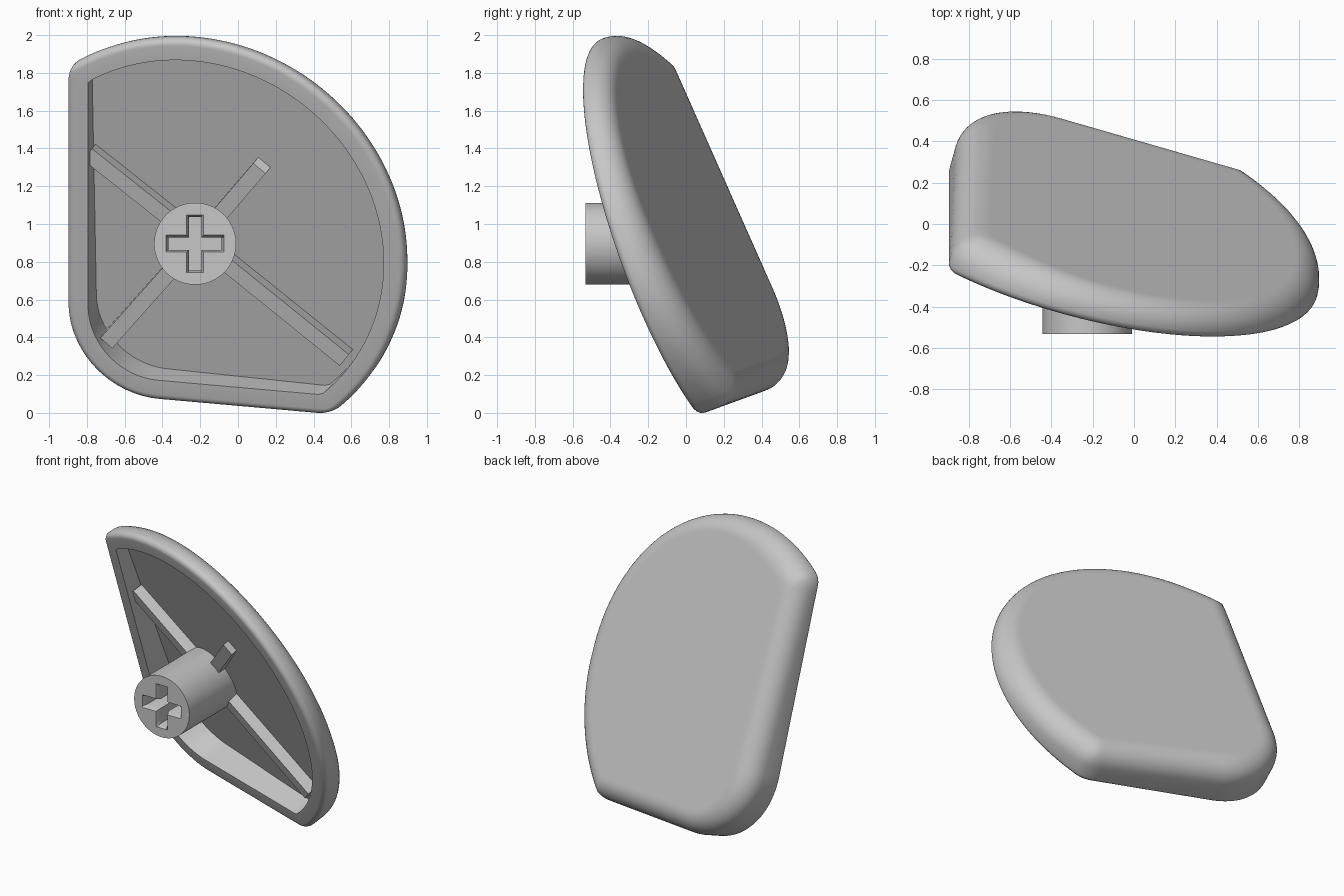
import bpy, bmesh, math
from mathutils import Vector

if "Cube" in bpy.data.objects:
    bpy.data.objects.remove(bpy.data.objects["Cube"])

# Tilted frame of the cap: N points to the back, U and V lie in the rim plane
N = Vector((0.275, 1.0, 0.365)).normalized()
V = Vector((0, -0.365, 1)).normalized()
U = V.cross(N) * -1
if U.x < 0:
    U = -U
C = Vector((-0.22, -0.08, 0.90))      # stem axis crossing the rim plane


def P(u, v, t=0.0):
    return C + U * u + V * v + N * t


def thick(u, v):
    return 0.24 - 0.045 * u - 0.07 * v


def to_uv(x, z):
    u = (x - C.x) / U.x
    return u, (z - C.z - U.z * u) / V.z


grey = bpy.data.materials.new("grey_plastic")
grey.diffuse_color = (0.57, 0.57, 0.57, 1)
grey.use_nodes = True
grey.node_tree.nodes["Principled BSDF"].inputs["Base Color"].default_value = grey.diffuse_color
parts = []


def finish(bm, name):
    bmesh.ops.recalc_face_normals(bm, faces=bm.faces)
    me = bpy.data.meshes.new(name)
    bm.to_mesh(me)
    bm.free()
    me.materials.append(grey)
    ob = bpy.data.objects.new(name, me)
    bpy.context.collection.objects.link(ob)
    bpy.ops.object.select_all(action='DESELECT')
    ob.select_set(True)
    bpy.context.view_layer.objects.active = ob
    bpy.ops.object.shade_smooth_by_angle(angle=math.radians(30))
    parts.append(ob)


def loft(rings, name):
    bm = bmesh.new()
    vs = [[bm.verts.new(p) for p in r] for r in rings]
    n = len(vs[0])
    for a, b in zip(vs, vs[1:]):
        for i in range(n):
            j = (i + 1) % n
            bm.faces.new((a[i], a[j], b[j], b[i]))
    bm.faces.new(vs[0])
    bm.faces.new(vs[-1])
    finish(bm, name)


# Outline: disc cut by a left and a bottom edge, with rounded corners
def round_max(a, b, r):
    return min(max(a, b), -r) + math.hypot(max(a + r, 0), max(b + r, 0))


def field(u, v):
    cut = round_max(-0.70 - u, -0.903 - v, 0.5)
    return round_max(cut, math.hypot(u + 0.014, v + 0.016) - 1.16, 0.045)


def edge(ang, inset):
    c, s = math.cos(ang), math.sin(ang)
    lo, hi = 0.0, 2.0
    for _ in range(26):
        m = (lo + hi) / 2
        if field(c * m, s * m) < -inset:
            lo = m
        else:
            hi = m
    return c * lo, s * lo


SEG, RF, RB, WALL, SKIN = 240, 0.035, 0.15, 0.115, 0.12
angles = [2 * math.pi * i / SEG for i in range(SEG)]


def ring(fn):
    return [fn(a) for a in angles]


def front_round(k):
    def fn(a):
        uv = edge(a, RF * (1 - math.sin(k)))
        return P(*uv, RF * (1 - math.cos(k)))
    return fn


def back_round(k, extra=0.0):
    def fn(a):
        r = min(RB, thick(*edge(a, 0)) - RF - 0.003)
        uv = edge(a, r * (1 - math.cos(k)) + extra)
        return P(*uv, thick(*uv) - r * (1 - math.sin(k)))
    return fn


def floor_edge(a):
    uv = edge(a, WALL)
    return P(*uv, thick(*uv) - SKIN)


# Hollow cap shell, from the inner floor over the rim to the back
rings = [ring(floor_edge), ring(lambda a: P(*edge(a, WALL)))]
rings += [ring(front_round(math.pi / 2 * i / 5)) for i in range(6)]
rings += [ring(back_round(math.pi / 2 * i / 10)) for i in range(11)]
rings.append(ring(back_round(math.pi / 2, 0.012)))
loft(rings, "cap_shell")


# Stem with a cross-shaped socket, its base following the tilted cap floor
def cross_radius(a, length, width):
    c, s = abs(math.cos(a)), abs(math.sin(a))
    box = lambda w, h: min(w / max(c, 1e-9), h / max(s, 1e-9))
    return max(box(length, width), box(width, length))


L, W = 0.153, 0.045
corner = [math.atan2(W, L), math.pi / 4, math.atan2(L, W)]
stem_angles = sorted([2 * math.pi * (i + 0.5) / 96 for i in range(96) if (i + 0.5) % 12 != 0]
                     + [k + q * math.pi / 2 for k in corner for q in range(4)])


def stem_ring(y, fn):
    return [Vector((C.x + fn(a) * math.cos(a), y, C.z + fn(a) * math.sin(a))) for a in stem_angles]


def socket(e):
    return lambda a: cross_radius(a, L - e, W - e)


FRONT = -0.53
outer = stem_ring(FRONT, lambda a: 0.217)
base = []
for p in outer:
    u, v = to_uv(p.x, p.z)
    base.append(Vector((p.x, P(u, v).y + (thick(u, v) - SKIN + 0.03) / N.y, p.z)))
loft([base, outer,
      stem_ring(FRONT, socket(0)),
      stem_ring(FRONT + 0.03, socket(0.012)),
      stem_ring(FRONT + 0.35, socket(0.012))], "stem")

# Four ribs from the stem across the cap floor; the free one ends in a slope
for name, x, z, slope in (("rib_upper_left", -0.80, 1.36, 0), ("rib_lower_left", -0.70, 0.36, 0),
                          ("rib_lower_right", 0.56, 0.27, 0), ("rib_upper_right", 0.14, 1.32, 0.05)):
    end = Vector(to_uv(x, z))
    d = end.normalized()
    side = Vector((-d.y, d.x)) * 0.042
    start = d * 0.12

    def foot(e):
        return [start - side, start + side, e + side, e - side]
    loft([[P(q.x, q.y, 0.04) for q in foot(end - d * slope)],
          [P(q.x, q.y, thick(q.x, q.y) - SKIN + 0.02) for q in foot(end)]], name)

# Stand on the ground and centre
pts = [v.co for o in parts for v in o.data.vertices]
lo = [min(p[i] for p in pts) for i in range(3)]
hi = [max(p[i] for p in pts) for i in range(3)]
move = Vector((-(lo[0] + hi[0]) / 2, -(lo[1] + hi[1]) / 2, -lo[2]))
for o in parts:
    o.location = move
